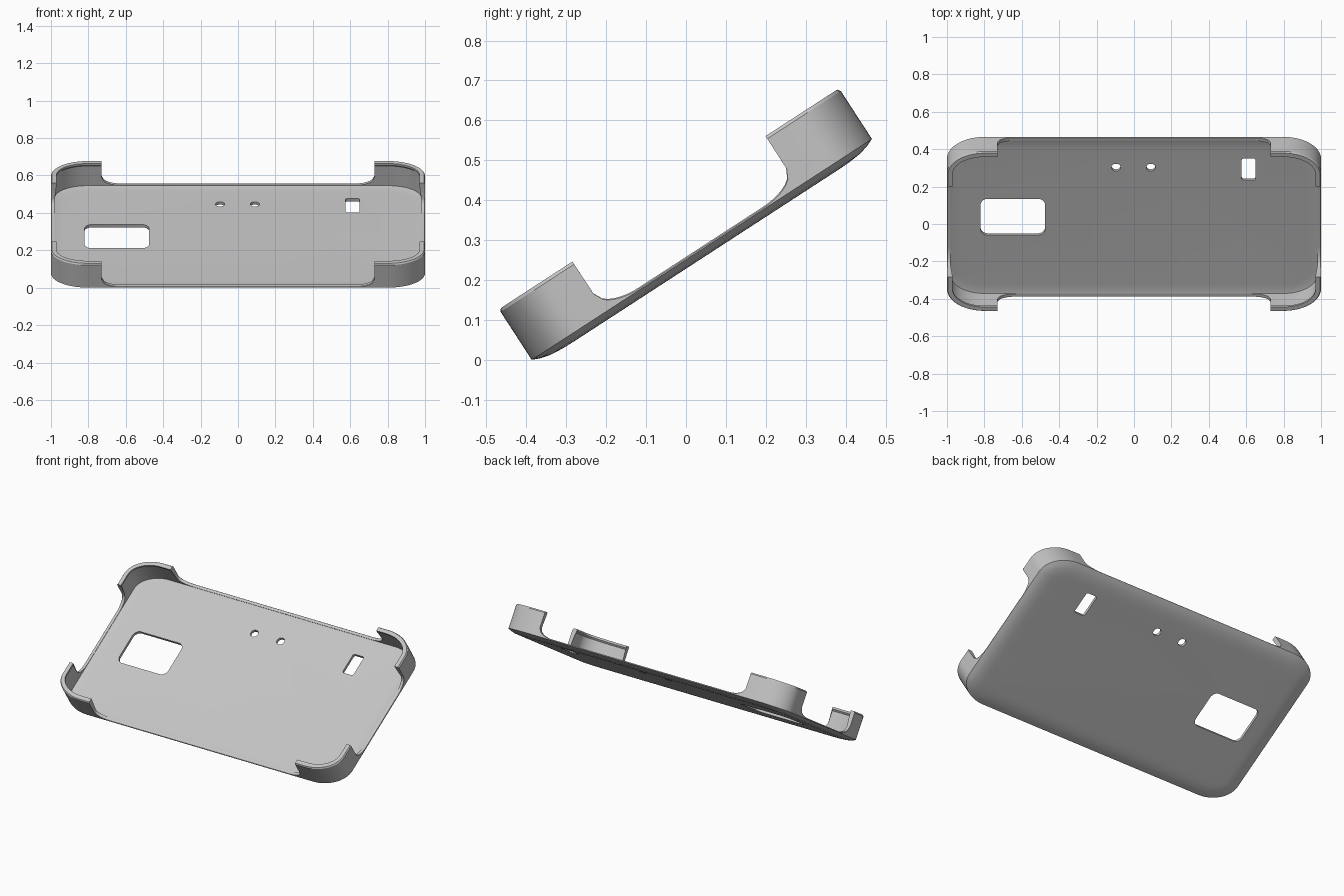
import bpy, bmesh, math
from mathutils import Matrix

if "Cube" in bpy.data.objects:
    bpy.data.objects.remove(bpy.data.objects["Cube"])

HALF_X, HALF_Y = 1.0, 0.508      # outer half sizes of the tray
RAD_X, RAD_Y = 0.20, 0.14        # corner radii
END_X, END_Y = 0.73, 0.288       # where the corner walls stop
LOW, HIGH = 0.025, 0.17          # rim heights: open edge, corner wall
FILLET_W, FILLET_H = 0.10, 0.05
PLACE = Matrix.Translation((0, 0.05, 0.261)) @ Matrix.Rotation(math.radians(33), 4, 'X')

grey = bpy.data.materials.new("light_grey_plastic")
grey.use_nodes = True
colour = (0.55, 0.55, 0.55, 1)
grey.diffuse_color = colour
grey.node_tree.nodes["Principled BSDF"].inputs["Base Color"].default_value = colour


def make_object(name, bm):
    bmesh.ops.recalc_face_normals(bm, faces=bm.faces)
    mesh = bpy.data.meshes.new(name)
    bm.to_mesh(mesh)
    bm.free()
    mesh.materials.append(grey)
    ob = bpy.data.objects.new(name, mesh)
    bpy.context.collection.objects.link(ob)
    return ob


def edge_samples(end):
    """Positions along one open edge with the rim height at each."""
    half = [(end + 0.0005, HIGH)]
    for i in range(9):
        t = i / 8
        rise = FILLET_H * (1 - math.sqrt(1 - (1 - t) ** 2))
        half.append((end - FILLET_W * t, LOW + rise))
    return half + [(-p, h) for p, h in reversed(half)]


def perimeter():
    """Rim stations: (centre x, centre y, direction x, direction y, rim height)."""
    out = []
    sides = [(1, 1, 0), (-1, 1, 1), (-1, -1, 2), (1, -1, 3)]
    for sx, sy, quarter in sides:
        for i in range(15):
            a = math.pi / 2 * (quarter + i / 14)
            out.append((sx * (HALF_X - RAD_X), sy * (HALF_Y - RAD_Y),
                        math.cos(a), math.sin(a), HIGH))
        # open edge that follows this corner
        if quarter % 2 == 0:
            out += [(sy * p, sy * (HALF_Y - RAD_Y), 0, sy, h) for p, h in edge_samples(END_X)]
        else:
            out += [(sx * (HALF_X - RAD_X), -sx * p, sx, 0, h) for p, h in edge_samples(END_Y)]
    return out


def section(rim):
    """Cross-section from the underside, over the rim, to the inner floor."""
    wall = rim > 0.1
    bevel = 0.008 if wall else 0.003
    lip = 0.03 if wall else 0.02
    return [(0.11, 0), (0.08, 0.0007), (0.045, 0.004), (0.02, 0.0105), (0, 0.019),
            (0, rim - bevel), (bevel * 0.7, rim), (lip, rim),
            (lip, max(rim - 0.012, 0.0235)), (0.02, max(rim - 0.022, 0.023)),
            (0.02, 0.0225), (0.035, 0.0195), (0.07, 0.018)]


# Tray with corner walls
bm = bmesh.new()
columns = []
for cx, cy, dx, dy, rim in perimeter():
    columns.append([bm.verts.new((cx + dx * (RAD_X - inset), cy + dy * (RAD_Y - inset), z))
                    for inset, z in section(rim)])
for a, b in zip(columns, columns[1:] + columns[:1]):
    for i in range(len(a) - 1):
        bm.faces.new((a[i], b[i], b[i + 1], a[i + 1]))
bm.faces.new([c[0] for c in reversed(columns)])
bm.faces.new([c[-1] for c in columns])
tray = make_object("phone_tray", bm)


def hole_cutter(name, x, y, half_w, half_h, radius, steps):
    """Upright prism with a rounded rectangular outline."""
    bm = bmesh.new()
    ring = []
    for q, (sx, sy) in enumerate([(1, 1), (-1, 1), (-1, -1), (1, -1)]):
        for i in range(steps):
            a = math.pi / 2 * (q + (i + 0.5) / steps)
            ring.append(bm.verts.new((x + sx * (half_w - radius) + radius * math.cos(a),
                                      y + sy * (half_h - radius) + radius * math.sin(a), -0.1)))
    face = bm.faces.new(ring)
    top = bmesh.ops.extrude_face_region(bm, geom=[face])["geom"]
    bmesh.ops.translate(bm, vec=(0, 0, 0.2), verts=[v for v in top if isinstance(v, bmesh.types.BMVert)])
    ob = make_object(name, bm)
    ob.hide_render = True
    return ob


# Openings in the floor
cutters = [
    hole_cutter("camera_opening", -0.648, -0.003, 0.173, 0.116, 0.04, 6),
    hole_cutter("slot_opening", 0.613, 0.30, 0.038, 0.069, 0.012, 4),
    hole_cutter("left_round_hole", 0.09, 0.313, 0.0245, 0.0235, 0.0225, 3),
    hole_cutter("right_round_hole", -0.096, 0.313, 0.0245, 0.0235, 0.0225, 3),
]
bpy.ops.object.select_all(action='DESELECT')
bpy.context.view_layer.objects.active = tray
tray.select_set(True)
for c in cutters:
    mod = tray.modifiers.new(c.name, 'BOOLEAN')
    mod.operation, mod.solver, mod.object = 'DIFFERENCE', 'EXACT', c
    bpy.ops.object.modifier_apply(modifier=mod.name)
    bpy.data.objects.remove(c)

# Tilt the finished tray and shade it
tray.data.transform(PLACE)
bpy.ops.object.shade_smooth_by_angle(angle=math.radians(30))
